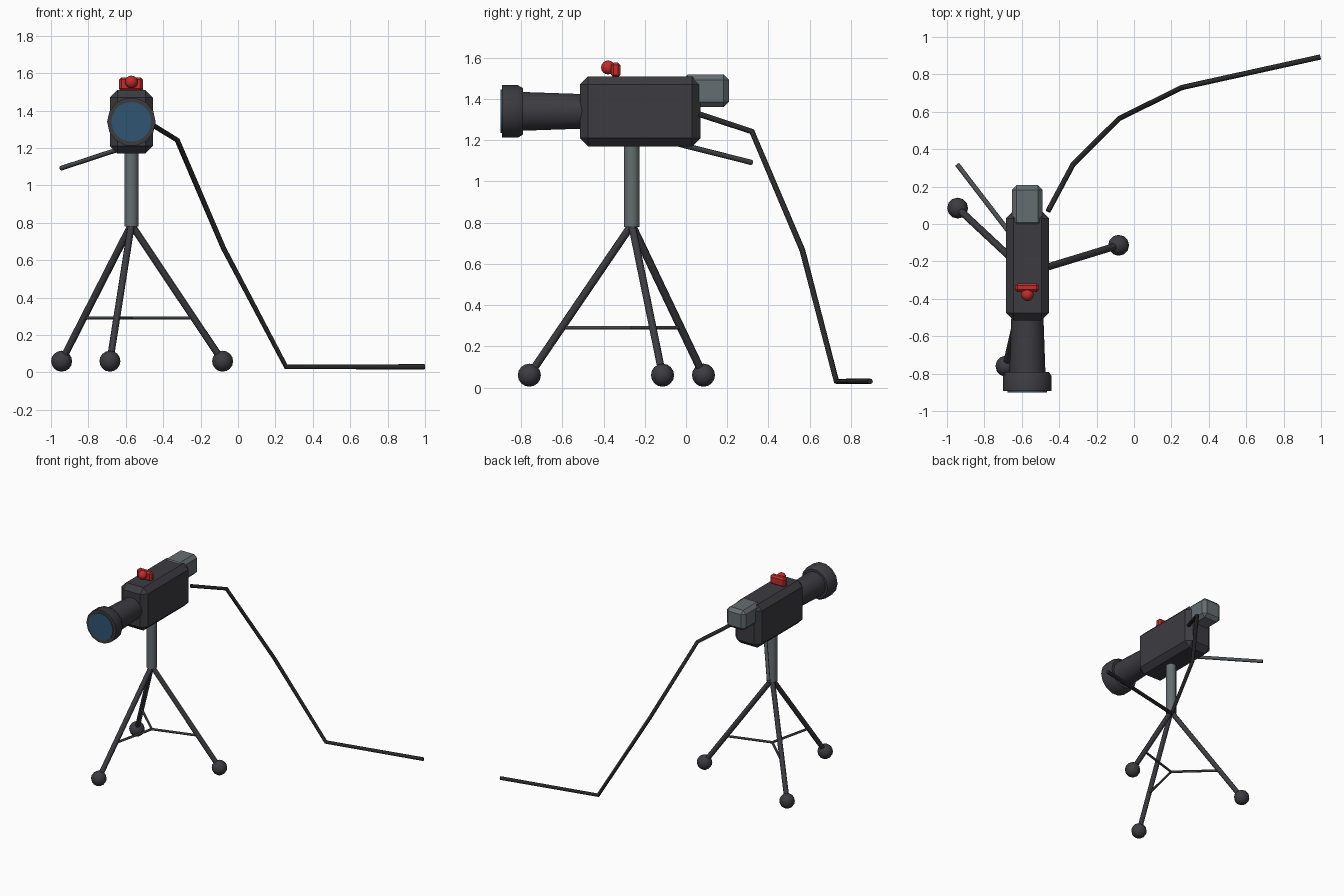
import bpy, bmesh, math
from mathutils import Vector

if "Cube" in bpy.data.objects:
    bpy.data.objects.remove(bpy.data.objects["Cube"])


def material(name, rgb):
    m = bpy.data.materials.new(name)
    m.diffuse_color = (*rgb, 1)
    m.use_nodes = True
    m.node_tree.nodes["Principled BSDF"].inputs["Base Color"].default_value = m.diffuse_color
    return m


CHARCOAL = material("charcoal", (0.045, 0.045, 0.053))
BLACK = material("cable black", (0.022, 0.022, 0.024))
GREY = material("metal grey", (0.13, 0.155, 0.165))
DIM = material("handle grey", (0.08, 0.085, 0.09))
RED = material("red", (0.55, 0.025, 0.025))
BLUE = material("lens blue", (0.03, 0.09, 0.17))

CX, CY = -0.57, -0.263      # tripod axis


def finish(bm, name, mat, smooth=None):
    bmesh.ops.recalc_face_normals(bm, faces=bm.faces)
    me = bpy.data.meshes.new(name)
    bm.to_mesh(me)
    bm.free()
    ob = bpy.data.objects.new(name, me)
    bpy.context.collection.objects.link(ob)
    me.materials.append(mat)
    if smooth:
        bpy.ops.object.select_all(action='DESELECT')
        bpy.context.view_layer.objects.active = ob
        ob.select_set(True)
        bpy.ops.object.shade_smooth_by_angle(angle=math.radians(smooth))
    return ob


def box(name, lo, hi, bevel, mat):
    """Chamfered box between two corners."""
    bm = bmesh.new()
    bmesh.ops.create_cube(bm, size=1)
    for v in bm.verts:
        v.co = [(a + b) / 2 + c * (b - a) for a, b, c in zip(lo, hi, v.co)]
    bmesh.ops.bevel(bm, geom=bm.edges[:], offset=bevel, segments=1, affect='EDGES')
    return finish(bm, name, mat)


def ball(name, pos, r, mat):
    bm = bmesh.new()
    bmesh.ops.create_uvsphere(bm, u_segments=12, v_segments=8, radius=r)
    bmesh.ops.translate(bm, verts=bm.verts, vec=pos)
    return finish(bm, name, mat, 40)


def tube(name, points, r, mat, sides=8):
    """Capped tube with mitred corners along a path."""
    pts = [Vector(p) for p in points]
    bm = bmesh.new()
    rings = []
    for i, p in enumerate(pts):
        a = (p - pts[i - 1]).normalized() if i else (pts[1] - p).normalized()
        b = (pts[i + 1] - p).normalized() if i + 1 < len(pts) else a
        d = (a + b).normalized()
        up = Vector((0, 1, 0)) if abs(d.z) > 0.95 else Vector((0, 0, 1))
        u = d.cross(up).normalized()
        w = u.cross(d)
        ring = []
        for k in range(sides):
            t = 2 * math.pi * k / sides
            ring.append(bm.verts.new(p + r * (math.cos(t) * u + math.sin(t) * w)))
        rings.append(ring)
    for s, e in zip(rings, rings[1:]):
        for k in range(sides):
            j = (k + 1) % sides
            bm.faces.new((s[k], s[j], e[j], e[k]))
    bm.faces.new(rings[0])
    bm.faces.new(rings[-1])
    return finish(bm, name, mat, 50)


def lathe_y(name, profile, mat, sides=14):
    """Capped solid turned round the lens axis; profile of (y, radius)."""
    bm = bmesh.new()
    rings = [[bm.verts.new((CX + r * math.cos(2 * math.pi * k / sides), y,
                            1.34 + r * math.sin(2 * math.pi * k / sides)))
              for k in range(sides)] for y, r in profile]
    for s, e in zip(rings, rings[1:]):
        for k in range(sides):
            j = (k + 1) % sides
            bm.faces.new((s[k], s[j], e[j], e[k]))
    bm.faces.new(rings[0])
    bm.faces.new(rings[-1])
    return finish(bm, name, mat, 35)


# Camera body and viewfinder
box("camera_body", (-0.685, -0.515, 1.17), (-0.455, 0.07, 1.51), 0.04, CHARCOAL)
box("viewfinder", (-0.652, -0.017, 1.36), (-0.488, 0.208, 1.518), 0.025, GREY)

# Lens barrel, hood and glass
lathe_y("lens_barrel", [(-0.50, 0.086), (-0.81, 0.097)], CHARCOAL)
lathe_y("lens_hood", [(-0.79, 0.115), (-0.815, 0.13), (-0.893, 0.13)], CHARCOAL)
lathe_y("lens_glass", [(-0.89, 0.106), (-0.90, 0.106)], BLUE, 20)

# Red recording lamp
box("lamp_bracket", (-0.636, -0.363, 1.505), (-0.508, -0.318, 1.577), 0.012, RED)
ball("lamp_bulb", (CX, -0.378, 1.553), 0.034, RED)

# Tripod column, legs, feet and spreader
tube("tripod_column", [(CX, CY, 0.78), (CX, CY, 1.19)], 0.038, GREY, 12)
for i, deg in enumerate((17, 137, 257)):
    c, s = math.cos(math.radians(deg)), math.sin(math.radians(deg))
    foot = (CX + 0.51 * c, CY + 0.51 * s, 0.06)
    tube(f"tripod_leg_{i + 1}", [(CX, CY, 0.79), foot], 0.019, CHARCOAL)
    ball(f"tripod_foot_{i + 1}", foot, 0.056, CHARCOAL)
    tube(f"spreader_{i + 1}", [(CX, CY, 0.29), (CX + 0.345 * c, CY + 0.345 * s, 0.29)],
         0.009, DIM, 6)

# Pan handle
tube("pan_handle", [(CX, -0.17, 1.215), (-0.945, 0.318, 1.092)], 0.013, DIM)

# Cable hanging down to the floor
tube("cable", [(-0.46, 0.068, 1.325), (-0.325, 0.32, 1.242), (-0.078, 0.565, 0.665),
               (0.257, 0.73, 0.03), (0.997, 0.893, 0.03)], 0.014, BLACK)
